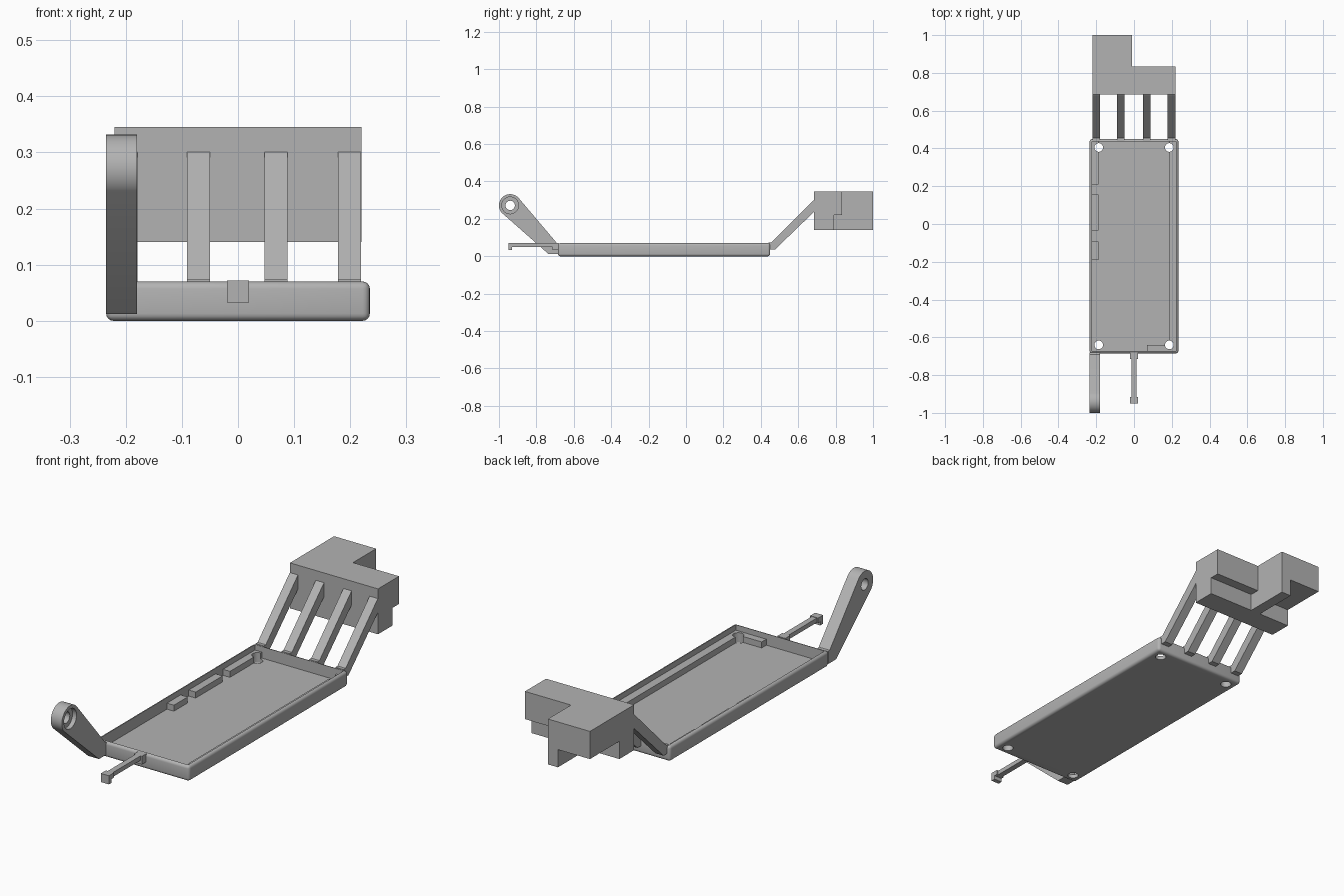
import bpy, bmesh, math
from mathutils import Vector

cube = bpy.data.objects.get("Cube")
if cube:
    bpy.data.objects.remove(cube, do_unlink=True)

grey = bpy.data.materials.new("plain_grey")
grey.use_nodes = True
colour = (0.45, 0.45, 0.45, 1)
grey.diffuse_color = colour
grey.node_tree.nodes["Principled BSDF"].inputs["Base Color"].default_value = colour


def finish(name, bm):
    bmesh.ops.recalc_face_normals(bm, faces=bm.faces)
    mesh = bpy.data.meshes.new(name)
    bm.to_mesh(mesh)
    bm.free()
    mesh.materials.append(grey)
    obj = bpy.data.objects.new(name, mesh)
    bpy.context.collection.objects.link(obj)
    return obj


def box(name, x, y, z, bevel=0):
    """Box from three (low, high) ranges."""
    bm = bmesh.new()
    bmesh.ops.create_cube(bm, size=1)
    for v in bm.verts:
        v.co = [(r[0] + r[1]) / 2 + c * (r[1] - r[0]) for r, c in zip((x, y, z), v.co)]
    if bevel:
        bmesh.ops.bevel(bm, geom=bm.edges[:], offset=bevel, segments=4,
                        profile=0.5, affect='EDGES')
    return finish(name, bm)


def prism(name, points, axis, low, high):
    """Extrude a closed profile along x (yz points) or z (xy points)."""
    bm = bmesh.new()
    if axis == 'x':
        verts = [bm.verts.new((low, a, b)) for a, b in points]
        step = Vector((high - low, 0, 0))
    else:
        verts = [bm.verts.new((a, b, low)) for a, b in points]
        step = Vector((0, 0, high - low))
    face = bm.faces.new(verts)
    made = bmesh.ops.extrude_face_region(bm, geom=[face])["geom"]
    bmesh.ops.translate(bm, vec=step, verts=[g for g in made if isinstance(g, bmesh.types.BMVert)])
    return finish(name, bm)


def circle(cx, cy, r, start=0, sweep=math.tau, n=32, closed=False):
    count = n + 1 if closed else n
    return [(cx + r * math.cos(start + sweep * i / n),
             cy + r * math.sin(start + sweep * i / n)) for i in range(count)]


def cut(obj, cutter):
    cutter.hide_render = True
    mod = obj.modifiers.new("cut", 'BOOLEAN')
    mod.operation = 'DIFFERENCE'
    mod.solver = 'EXACT'
    mod.object = cutter
    bpy.context.view_layer.objects.active = obj
    bpy.ops.object.modifier_apply(modifier=mod.name)
    bpy.data.objects.remove(cutter, do_unlink=True)


def smooth(obj):
    bpy.ops.object.select_all(action='DESELECT')
    obj.select_set(True)
    bpy.context.view_layer.objects.active = obj
    bpy.ops.object.shade_smooth_by_angle(angle=math.radians(35))


# Shallow tray with rounded outer edges
tray = box("tray", (-.235, .235), (-.685, .45), (0, .07), bevel=.013)
cut(tray, box("cavity", (-.222, .222), (-.673, .438), (.018, .2)))

# Inner ledges and side stops
FLOOR = .01
ledges = [
    box("left_ledge", (.185, .226), (-.677, .442), (FLOOR, .045)),
    box("front_ledge", (.07, .186), (-.677, -.64), (FLOOR, .045)),
]
for i, span in enumerate([(.21, .442), (-.035, .157), (-.19, -.092)]):
    ledges.append(box(f"side_stop_{i + 1}", (-.226, -.187), span, (FLOOR, .045)))

# Screw holes in the four corners
for part in [tray] + ledges:
    for sx in (-.187, .187):
        for y in (-.64, .405):
            cut(part, prism("hole", circle(sx, y, .023), 'z', -.1, .2))
smooth(tray)

# Four sloping struts
strut = [(.44, .035), (.475, .035), (.69, .243), (.69, .305), (.68, .297), (.455, .074), (.44, .074)]
for i, x in enumerate((-.2, -.07, .068, .199)):
    prism(f"strut_{i + 1}", strut, 'x', x - .0205, x + .0205)

# Stepped rear housing: L-shaped top with a lower rim
top = [(-.22, .685), (.22, .685), (.22, .835), (-.01, .835), (-.01, 1), (-.22, 1)]
prism("housing_top", top, 'z', .22, .345)
rim = [(-.22, .685), (.22, .685), (.22, .79), (-.01, .79), (-.01, 1), (-.06, 1), (-.06, .79), (-.22, .79)]
prism("housing_rim", rim, 'z', .14, .22)

# Raised pivot arm with a counterbored eye
eye = (-.94, .272)
profile = circle(*eye, .06, math.radians(42), math.radians(180), 24, closed=True)
profile += [(-.735, .012), (-.68, .012), (-.68, .068), (-.69, .07)]
arm = prism("pivot_arm", profile, 'x', -.235, -.18)
cut(arm, prism("eye_hole", circle(*eye, .025), 'x', -.3, 0))
cut(arm, prism("eye_recess", circle(*eye, .045), 'x', -.2, 0))
smooth(arm)

# Slim front latch with a hooked tip
box("latch_stem", (-.013, .013), (-.94, -.68), (.05, .07))
box("latch_hook", (-.02, .02), (-.95, -.93), (.033, .072))
box("latch_head", (-.02, .02), (-.94, -.915), (.05, .072))
box("latch_root", (-.02, .02), (-.715, -.68), (.033, .07))
